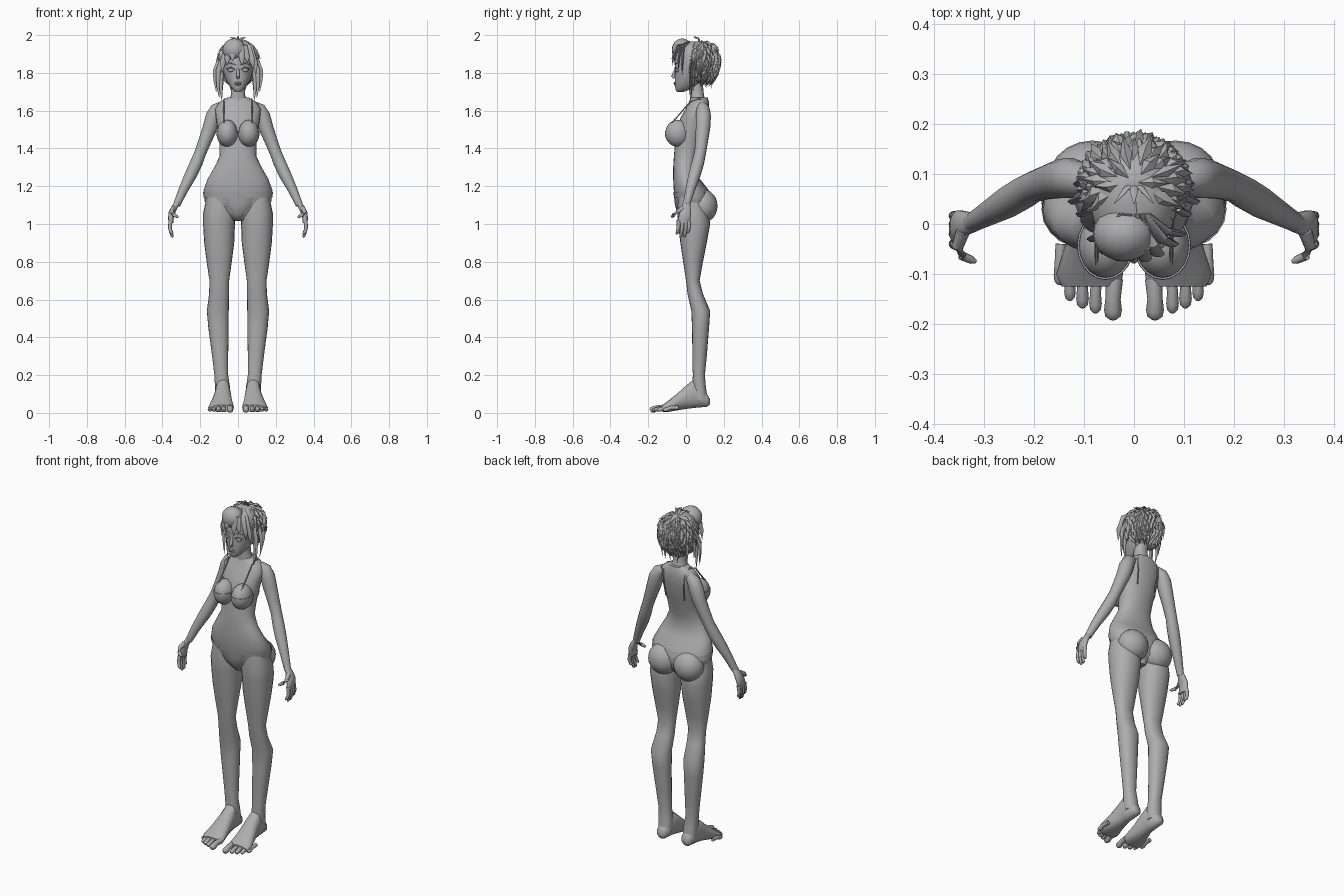
import bpy, math, random
from mathutils import Vector as V

random.seed(4)
grey = bpy.data.materials.new("plain grey")
grey.diffuse_color = (0.42, 0.42, 0.42, 1)


def make(name, verts, faces, mirror=False, angle=50):
    me = bpy.data.meshes.new(name)
    me.from_pydata([tuple(v) for v in verts], [], faces)
    me.materials.append(grey)
    ob = bpy.data.objects.new(name, me)
    bpy.context.collection.objects.link(ob)
    bpy.ops.object.select_all(action='DESELECT')
    ob.select_set(True)
    bpy.context.view_layer.objects.active = ob
    bpy.ops.object.mode_set(mode='EDIT')
    bpy.ops.mesh.select_all(action='SELECT')
    bpy.ops.mesh.normals_make_consistent(inside=False)
    bpy.ops.object.mode_set(mode='OBJECT')
    bpy.ops.object.shade_smooth_by_angle(angle=math.radians(angle))
    if mirror:
        ob.modifiers.new("mirror", 'MIRROR').use_mirror_merge = False
    return ob


def loft(name, rings, mirror=False, caps=True):
    n = len(rings[0])
    verts = [p for r in rings for p in r]
    faces = [(k * n + i, k * n + (i + 1) % n, (k + 1) * n + (i + 1) % n, (k + 1) * n + i)
             for k in range(len(rings) - 1) for i in range(n)]
    if caps:
        faces += [tuple(range(n)), tuple(range(len(verts) - n, len(verts)))]
    return make(name, verts, faces, mirror)


def oval(c, u, v, n=20, p=2.2):
    out = []
    for i in range(n):
        a = 2 * math.pi * i / n
        ca, sa = math.cos(a), math.sin(a)
        out.append(V(c) + V(u) * math.copysign(abs(ca) ** (2 / p), ca)
                   + V(v) * math.copysign(abs(sa) ** (2 / p), sa))
    return out


def level(z, x0, x1, y0, y1, n=20, grow=0.0):      # horizontal cross-section
    return oval(((x0 + x1) / 2, (y0 + y1) / 2, z), ((x1 - x0) / 2 + grow, 0, 0),
                (0, (y1 - y0) / 2 + grow, 0), n)


def tube(name, pts, mirror=False, n=10, flat=1.0):  # points are x, y, z, radius
    rings = []
    for i, p in enumerate(pts):
        d = (V(pts[min(i + 1, len(pts) - 1)][:3]) - V(pts[max(i - 1, 0)][:3])).normalized()
        u = d.cross(V((0, 1, 0)) if abs(d.y) < .8 else V((0, 0, 1))).normalized()
        rings.append(oval(p[:3], u * p[3], d.cross(u) * p[3] * flat, n, 2))
    return loft(name, rings, mirror)


def ball(name, c, r, mirror=False, lo=0.0, hi=1.0, n=20):
    rings = []
    for k in range(13):
        a = math.pi * (lo + (hi - lo) * k / 12)
        s = max(math.sin(a), .01)
        rings.append(oval((c[0], c[1], c[2] - r[2] * math.cos(a)), (r[0] * s, 0, 0), (0, r[1] * s, 0), n, 2))
    return loft(name, rings, mirror)


# Torso: height, half width, front, back
TORSO = [(1.02, .05, -.01, .07), (1.06, .13, -.04, .12), (1.12, .176, -.055, .135), (1.18, .182, -.065, .12),
         (1.24, .16, -.068, .072), (1.30, .125, -.068, .056), (1.36, .097, -.064, .065), (1.43, .099, -.058, .085),
         (1.50, .108, -.05, .105), (1.56, .116, -.03, .118), (1.61, .122, -.002, .123),
         (1.645, .098, .015, .122), (1.67, .055, .025, .115)]


def torso_ring(z, grow=0.0):
    for a, b in zip(TORSO, TORSO[1:]):
        if a[0] <= z <= b[0]:
            t = (z - a[0]) / (b[0] - a[0])
            w, f, k = [a[i] + (b[i] - a[i]) * t for i in (1, 2, 3)]
            return level(z, -w, w, f, k, 28, grow)


loft("torso", [torso_ring(t[0]) for t in TORSO])
ball("buttock", (.083, .09, 1.095), (.088, .077, .088), True)
ball("breast", (.057, -.043, 1.482), (.054, .066, .07), True)
loft("neck", [level(z, -w, w, a, b) for z, w, a, b in
              [(1.64, .06, .02, .11), (1.68, .038, .02, .095), (1.73, .036, .02, .09), (1.79, .04, .02, .10)]])

# Swimwear
ball("top_cup", (.057, -.043, 1.482), (.057, .069, .073), True, 0, .55)
loft("top_band", [torso_ring(z, .003) for z in (1.465, 1.475, 1.485)], caps=False)
loft("bottom_waistband", [torso_ring(z, .004) for z in (1.14, 1.155, 1.17)], caps=False)
loft("bottom_gusset", [level(z, -w, w, a, b) for z, w, a, b in
                       [(1.015, .03, -.01, .08), (1.05, .05, -.045, .1), (1.10, .11, -.058, .11), (1.16, .165, -.066, .12)]])
tube("shoulder_strap", [(.075, -.08, 1.53, .004), (.075, -.035, 1.58, .004), (.076, .02, 1.645, .004),
                        (.073, .07, 1.663, .004), (.07, .115, 1.63, .004), (.065, .116, 1.56, .004),
                        (.06, .102, 1.48, .004)], True, 6)

# Legs: height, inner, outer, front, back
loft("leg", [level(*r) for r in [
    (1.15, .03, .165, -.04, .09), (1.06, .014, .184, -.047, .12), (1.0, .016, .185, -.042, .128),
    (.9, .02, .179, -.03, .11), (.8, .033, .166, -.015, .09), (.7, .047, .151, 0, .072),
    (.63, .048, .153, .008, .09), (.54, .049, .165, .028, .128), (.45, .05, .157, .032, .122),
    (.3, .052, .137, .034, .11), (.2, .052, .125, .036, .1), (.14, .043, .122, .034, .105),
    (.07, .04, .12, .04, .115)]], True)
# Feet: depth, inner, outer, sole, top
loft("foot", [oval(((a + b) / 2, y, (c + d) / 2), ((b - a) / 2, 0, 0), (0, 0, (d - c) / 2), 18)
              for y, a, b, c, d in [
    (.126, .065, .098, .045, .075), (.112, .048, .113, .032, .10), (.04, .04, .122, .025, .178),
    (0, .036, .126, .02, .145), (-.05, .03, .14, .012, .10), (-.1, .022, .155, .004, .06),
    (-.125, .026, .145, .005, .042)]], True)
for i, (x, y, r) in enumerate([(.042, -.19, .017), (.077, -.177, .012), (.103, -.167, .012),
                               (.128, -.152, .011), (.149, -.12, .011)]):
    tube(f"toe_{i + 1}", [(x - .003, y + .08, .028, r), (x, y + .04, .027, r * .9), (x, y + .018, .018, r * 1.05),
                          (x, y + .005, .016, r * .9), (x, y, .014, r * .45)], True)

# Arms and hands
tube("arm", [(.085, .085, 1.625, .025), (.112, .09, 1.607, .036), (.13, .092, 1.57, .041), (.148, .09, 1.51, .039),
             (.175, .083, 1.44, .034), (.2, .075, 1.375, .031), (.222, .062, 1.32, .033), (.25, .045, 1.26, .032),
             (.29, .022, 1.18, .025), (.325, .002, 1.10, .019)], True, 14)
loft("palm", [level(*r, 14) for r in [
    (1.12, .303, .332, -.015, .02), (1.09, .318, .353, -.022, .025), (1.06, .332, .368, -.034, .028),
    (1.03, .34, .37, -.042, .024), (1.005, .342, .368, -.044, .02)]], True)
for i, (y, z) in enumerate([(-.04, .945), (-.02, .928), (0, .93), (.016, .95)]):
    tube(f"finger_{i + 1}", [(.356, y * .95, 1.02, .011), (.361, y, .985, .01), (.356, y - .004, .96, .009),
                             (.348, y - .008, z + .005, .007), (.346, y - .009, z, .003)], True, 8)
tube("thumb", [(.342, -.015, 1.085, .014), (.352, -.045, 1.065, .012), (.343, -.064, 1.05, .01),
               (.325, -.072, 1.04, .008), (.316, -.075, 1.037, .004)], True, 8)

# Head: height, half width, front, back
loft("head", [level(z, -w, w, a, b, 24) for z, w, a, b in [
    (1.70, .014, -.048, -.01), (1.712, .029, -.056, .02), (1.735, .048, -.058, .07), (1.77, .068, -.059, .11),
    (1.81, .08, -.058, .14), (1.85, .086, -.06, .155), (1.9, .086, -.055, .158), (1.94, .07, -.03, .14),
    (1.965, .035, .02, .1)]])
tube("nose", [(0, -.05, 1.83, .006), (0, -.062, 1.80, .009), (0, -.07, 1.782, .009), (0, -.06, 1.772, .008)])
ball("upper_lip", (0, -.058, 1.747), (.02, .008, .005))
ball("lower_lip", (0, -.057, 1.739), (.017, .008, .005))
ball("eye", (.036, -.045, 1.815), (.019, .012, .011), True)
tube("upper_lid", [(.013, -.055, 1.816, .002), (.036, -.058, 1.829, .004), (.06, -.044, 1.82, .002)], True, 6)
tube("eyebrow", [(.012, -.058, 1.842, .002), (.038, -.054, 1.852, .003), (.065, -.038, 1.845, .001)], True, 6)
ball("ear", (.085, .045, 1.805), (.012, .022, .033), True)

# Hair: a scalp covered in overlapping leaf-shaped locks spiralling from the crown
C, R = V((0, .083, 1.855)), V((.1, .088, .112))
ball("scalp", C, R, lo=.3)
verts, faces = [], []
N = 230
for i in range(N):
    th = math.acos(1 - 1.62 * (i + .5) / N)
    ph = i * 2.39996
    d = V((math.sin(th) * math.cos(ph), math.sin(th) * math.sin(ph), math.cos(th)))
    if d.y < -.35 and d.z < .45:
        continue
    p = C + V([d[k] * R[k] for k in range(3)])
    n = V([d[k] / R[k] for k in range(3)]).normalized()
    t = V((math.cos(th) * math.cos(ph), math.cos(th) * math.sin(ph), -math.sin(th)))
    t = (t - n * t.dot(n)).normalized()
    s = n.cross(t)
    L, w = random.uniform(.055, .085), random.uniform(.011, .017)
    b = len(verts)
    verts += [p, p + t * L * .45 + s * w, p + t * L * .45 - s * w,
              p + t * L * .5 + n * .011, p + t * L - n * .006 + s * random.uniform(-.012, .012)]
    faces += [(b, b + 1, b + 3), (b, b + 3, b + 2), (b + 1, b + 4, b + 3), (b + 2, b + 3, b + 4)]
make("hair_locks", verts, faces, angle=30)

# Rounded fringe swept over the forehead
ball("fringe_roll", (-.02, -.02, 1.922), (.062, .055, .06))
for i, (x, y, z) in enumerate([(-.085, -.03, 1.80), (-.06, -.055, 1.84), (-.03, -.068, 1.865),
                               (.022, -.07, 1.84), (.05, -.06, 1.855), (.08, -.04, 1.82), (.095, -.02, 1.79)]):
    tube(f"fringe_lock_{i + 1}", [(x * .3, .02, 1.965, .006), (x * .65, y * .7, 1.94, .018),
                                  (x * .95, y, z * .5 + .955, .015), (x, y, z, .001)], n=6, flat=.45)
# Wispy strands beside the face and at the nape
for i, (x, y, z) in enumerate([(.1, .02, 1.67), (.115, .045, 1.70), (.085, .03, 1.65),
                               (.105, .08, 1.73), (.08, .11, 1.71), (.04, .14, 1.71)]):
    tube(f"side_strand_{i + 1}", [(x * .85, y + .01, 1.87, .012), (x * 1.05, y, 1.81, .013),
                                  (x * 1.06, y, z + .06, .008), (x, y - .005, z, .001)], True, 6, .5)
# Small upright tuft at the crown
for i, x in enumerate((-.02, 0, .02)):
    tube(f"crown_tuft_{i + 1}", [(x * .4, .08, 1.95, .009), (x, .065, 1.982, .008),
                                 (x * 2, .04, 1.996 - abs(x) * .4, .001)], n=6, flat=.5)
